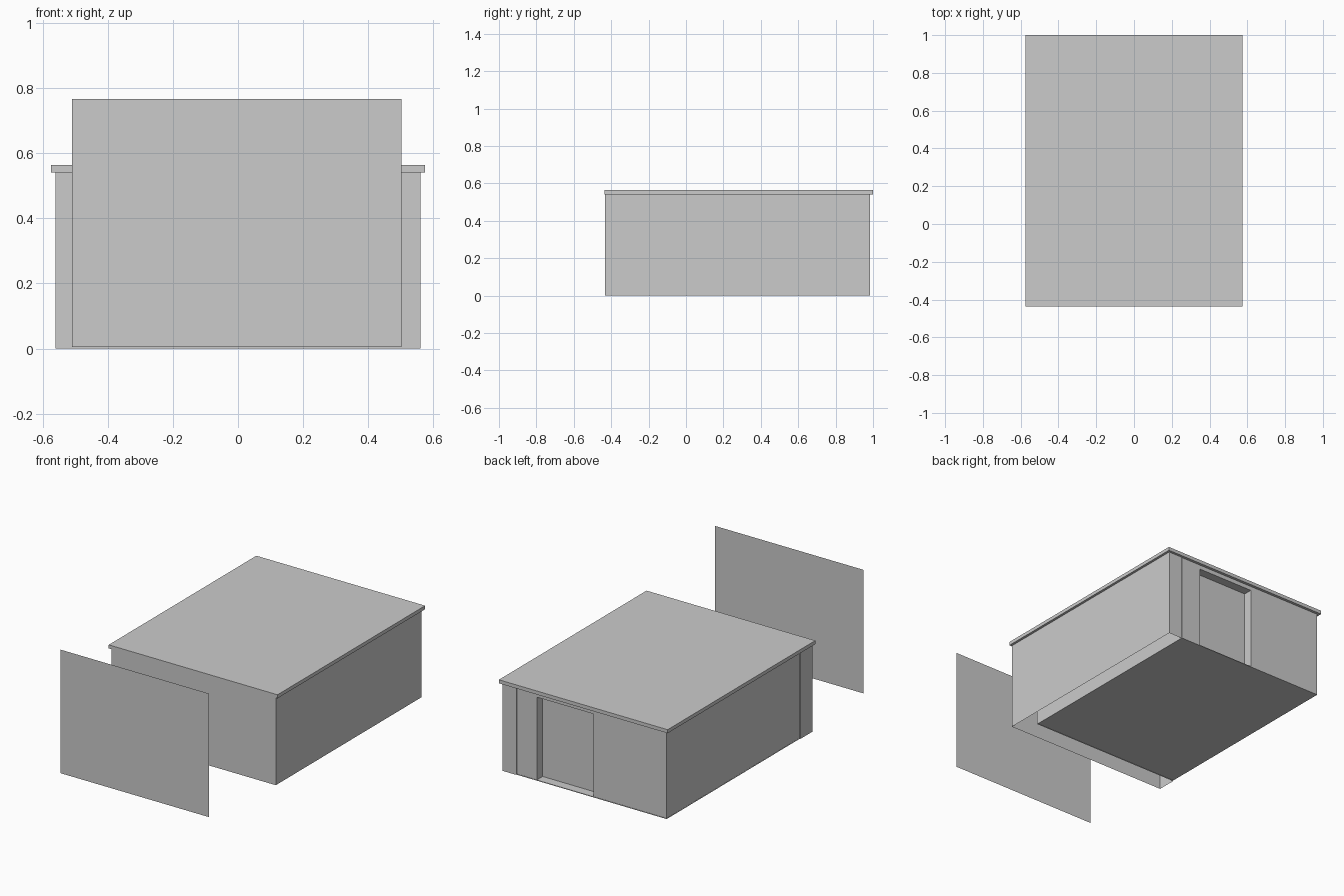
import bpy, bmesh
from mathutils import Vector

if "Cube" in bpy.data.objects:
    bpy.data.objects.remove(bpy.data.objects["Cube"])


def make_object(name, bm):
    bmesh.ops.recalc_face_normals(bm, faces=bm.faces)
    mesh = bpy.data.meshes.new(name)
    bm.to_mesh(mesh)
    bm.free()
    obj = bpy.data.objects.new(name, mesh)
    bpy.context.collection.objects.link(obj)
    return obj


def prism(name, points, direction, caps=True):
    """Extrude a closed outline along a vector, optionally as an open tube."""
    bm = bmesh.new()
    step = Vector(direction)
    a = [bm.verts.new(p) for p in points]
    b = [bm.verts.new(Vector(p) + step) for p in points]
    n = len(points)
    for i in range(n):
        j = (i + 1) % n
        bm.faces.new((a[i], a[j], b[j], b[i]))
    if caps:
        bm.faces.new(a)
        bm.faces.new(b)
    return make_object(name, bm)


def box(name, x0, x1, y0, y1, z0, z1):
    outline = [(x0, y0, z0), (x1, y0, z0), (x1, y1, z0), (x0, y1, z0)]
    return prism(name, outline, (0, 0, z1 - z0))


LEFT, RIGHT, FRONT, BACK = -0.56, 0.56, -0.432, 0.985
ROOM_R, ROOM_F, WALL_TOP = 0.467, -0.315, 0.541
DOOR_Y = BACK - 0.057

# L-shaped outer cladding around front and right side, open underneath
cladding = [(LEFT, FRONT), (RIGHT, FRONT), (RIGHT, BACK),
            (ROOM_R, BACK), (ROOM_R, ROOM_F), (LEFT, ROOM_F)]
prism("outer_walls", [(x, y, 0) for x, y in cladding], (0, 0, WALL_TOP), caps=False)

# Inner room block and its floor slab
box("room", LEFT + 0.003, ROOM_R - 0.004, ROOM_F + 0.006, DOOR_Y, 0.006, WALL_TOP)
box("floor_slab", LEFT + 0.002, ROOM_R - 0.002, ROOM_F + 0.004, BACK, 0.002, 0.006)

# Back wall with the recessed doorway
back_wall = [(LEFT + 0.003, 0.006), (-0.058, 0.006), (-0.058, 0.515), (0.327, 0.515),
             (0.327, 0.006), (ROOM_R - 0.004, 0.006), (ROOM_R - 0.004, WALL_TOP),
             (LEFT + 0.003, WALL_TOP)]
prism("back_wall", [(x, DOOR_Y, z) for x, z in back_wall], (0, BACK - 0.002 - DOOR_Y, 0))

# Flat roof with a small overhang
box("roof", -0.575, 0.575, -0.437, 1.0, WALL_TOP, 0.563)

# Free-standing flat panel in front
bm = bmesh.new()
corners = [(-0.51, 0.005), (0.502, 0.005), (0.502, 0.766), (-0.51, 0.766)]
bm.faces.new([bm.verts.new((x, -1.0, z)) for x, z in corners])
make_object("front_panel", bm)
